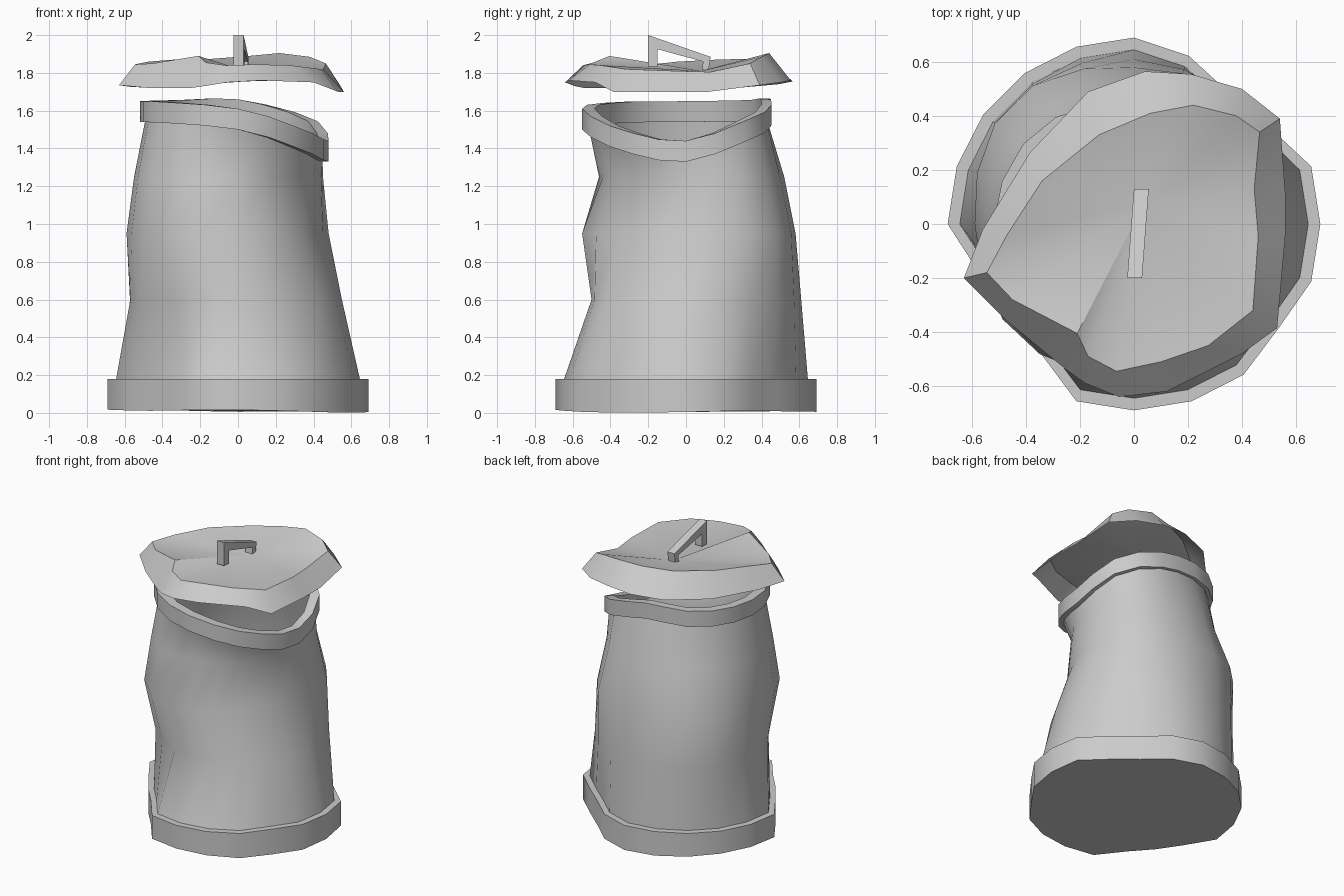
import bpy, bmesh, math

if "Cube" in bpy.data.objects:
    bpy.data.objects.remove(bpy.data.objects["Cube"])

N = 20  # sides of the can


def around(keys, a):
    """Smooth closed interpolation of evenly spaced keys around the circle."""
    n = len(keys)
    t = a / (2 * math.pi) * n
    i, f = int(t), t - int(t)
    p0, p1, p2, p3 = (keys[(i + k) % n] for k in (-1, 0, 1, 2))
    return p1 + 0.5 * f * (p2 - p0 + f * (2*p0 - 5*p1 + 4*p2 - p3 + f * (3*(p1 - p2) + p3 - p0)))


def ring(radius, height):
    """radius and height are functions of (index, angle)."""
    out = []
    for i in range(N):
        a = 2 * math.pi * i / N
        r = radius(i, a)
        out.append((r * math.cos(a), r * math.sin(a), height(i, a)))
    return out


def skin(name, rings, closed=False, cap_first=False, tip=None, angle=40):
    """Bridge rings of points into one mesh, optionally capped or fanned."""
    bm = bmesh.new()
    rows = [[bm.verts.new(p) for p in r] for r in rings]
    n = len(rows[0])
    pairs = list(zip(rows, rows[1:])) + ([(rows[-1], rows[0])] if closed else [])
    for lo, hi in pairs:
        for i in range(n):
            j = (i + 1) % n
            bm.faces.new((lo[i], lo[j], hi[j], hi[i]))
    if cap_first:
        bm.faces.new(rows[0][::-1])
    if tip:
        c = bm.verts.new(tip)
        for i in range(n):
            bm.faces.new((rows[-1][i], rows[-1][(i + 1) % n], c))
    me = bpy.data.meshes.new(name)
    bm.to_mesh(me)
    bm.free()
    ob = bpy.data.objects.new(name, me)
    bpy.context.collection.objects.link(ob)
    bpy.ops.object.select_all(action='DESELECT')
    ob.select_set(True)
    bpy.context.view_layer.objects.active = ob
    if angle:
        bpy.ops.object.shade_smooth_by_angle(angle=math.radians(angle))
    return ob


# Base band with two dents and a closed bottom
dents = {2: .615, 3: .60, 4: .655, 11: .60, 12: .575, 13: .59, 18: .66}
base_r = lambda i, a: dents.get(i, .69)
inner_base = lambda i, a: base_r(i, a) * .935
flat = lambda z: (lambda i, a: z)
skin("base_band", [
    ring(base_r, lambda i, a: .011 - .006 * math.cos(a) + .005 * math.sin(3 * a)),
    ring(base_r, flat(.18)),
    ring(inner_base, flat(.18))], cap_first=True, angle=55)

# Crumpled body: radii at eight compass angles for each level
rim_r = (.48, .525, .45, .50, .52, .54, .55, .49)
rim_z = (1.44, 1.57, 1.66, 1.655, 1.65, 1.645, 1.61, 1.50)
levels = {
    .60: (.55, .59, .61, .64, .57, .52, .50, .53),
    .95: (.45, .59, .58, .64, .59, .60, .55, .43),
    1.25: (.44, .52, .52, .53, .55, .55, .44, .40),
}
rim = lambda scale: (lambda i, a: around(rim_r, a) * scale)
rim_h = lambda drop: (lambda i, a: around(rim_z, a) - drop)
body = [ring(inner_base, flat(.18))]
for z, keys in levels.items():
    body.append(ring(lambda i, a, k=keys: around(k, a), flat(z)))
body.append(ring(rim(.94), rim_h(.09)))
skin("can_body", body, angle=60)

# Tilted rim collar
skin("rim_collar", [
    ring(rim(1), rim_h(.11)), ring(rim(1), rim_h(0)),
    ring(rim(.88), rim_h(0)), ring(rim(.92), rim_h(.11))], closed=True, angle=50)

# Bent lid: upper edge point, then lower skirt point
lid = [
    (.46, -.045, 1.81, .56, -.045, 1.70), (.445, .13, 1.805, .56, .12, 1.70),
    (.465, .34, 1.85, .54, .39, 1.735), (.38, .40, 1.885, .40, .50, 1.75),
    (.22, .44, 1.905, .21, .555, 1.76), (.06, .41, 1.89, .04, .565, 1.755),
    (-.13, .33, 1.875, -.17, .49, 1.74), (-.34, .16, 1.87, -.385, .265, 1.72),
    (-.47, -.04, 1.86, -.56, -.02, 1.725), (-.545, -.18, 1.845, -.63, -.20, 1.735),
    (-.45, -.28, 1.85, -.47, -.36, 1.72), (-.21, -.405, 1.89, -.25, -.54, 1.72),
    (-.17, -.49, 1.855, -.18, -.59, 1.73), (-.065, -.545, 1.84, -.055, -.64, 1.75),
    (.10, -.51, 1.845, .12, -.62, 1.76), (.275, -.45, 1.84, .40, -.48, 1.75),
    (.44, -.32, 1.82, .53, -.385, 1.70),
]
skin("lid", [[r[3:] for r in lid], [r[:3] for r in lid]], tip=(.04, .08, 1.81), angle=38)

# Bent strap handle: side profile (y, z) given width, slightly skewed in x
outer = [(-.20, 1.835), (-.20, 2.0), (.13, 1.885), (.12, 1.815)]
inner = [(-.15, 1.835), (-.15, 1.925), (.09, 1.86), (.085, 1.815)]
profile = outer + inner[::-1]
side = lambda dx: [(dx + .075 * (y + .2), y, z) for y, z in profile]
handle = skin("lid_handle", [side(-.025), side(.03)], angle=0)
bm = bmesh.new()
bm.from_mesh(handle.data)
bmesh.ops.holes_fill(bm, edges=[e for e in bm.edges if e.is_boundary])
bmesh.ops.recalc_face_normals(bm, faces=bm.faces)
bm.to_mesh(handle.data)
bm.free()
